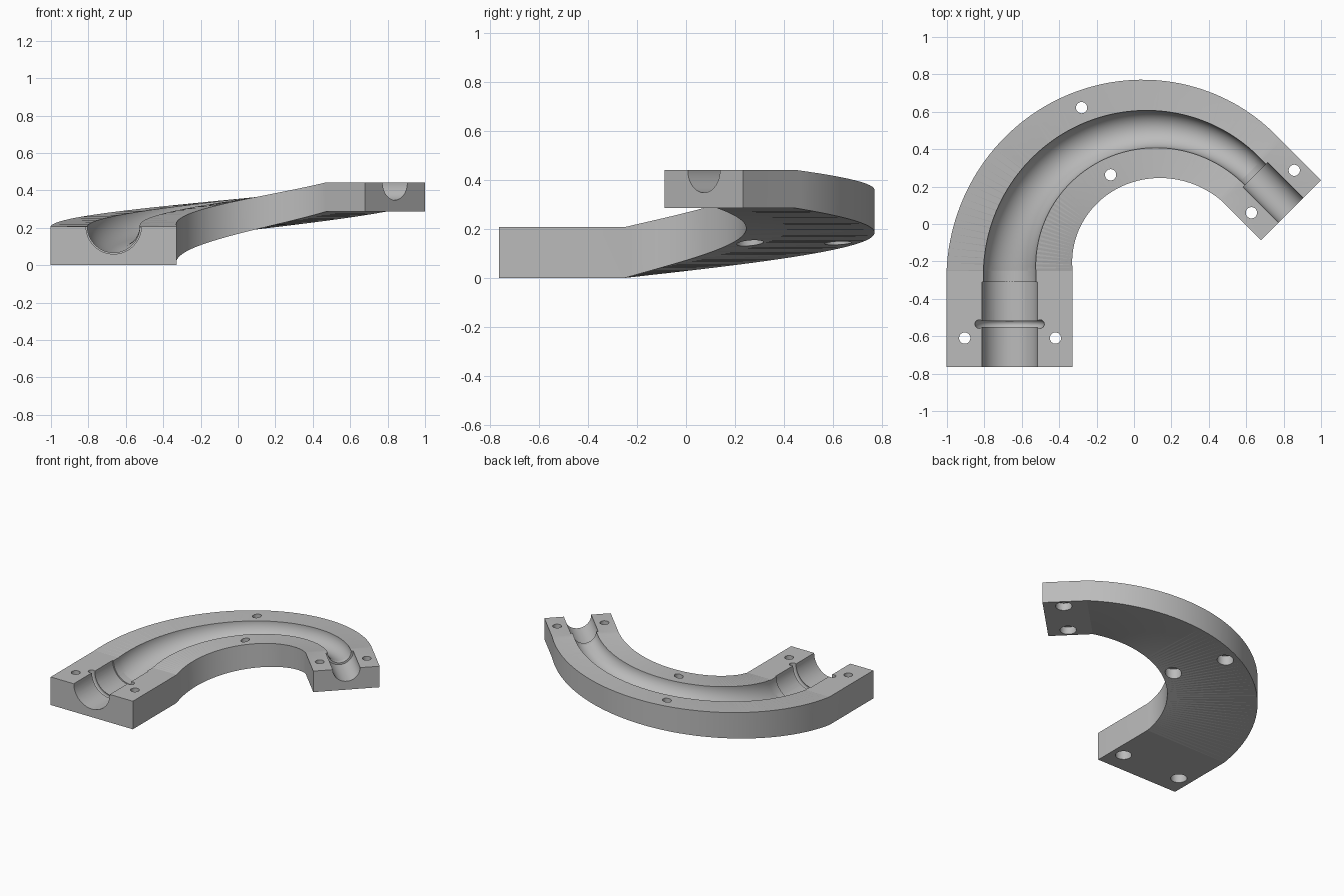
import bpy, bmesh, math
from mathutils import Vector, Matrix

if "Cube" in bpy.data.objects:
    bpy.data.objects.remove(bpy.data.objects["Cube"])

CX, CY, R = 0.092, -0.25, 0.757      # bend centre and centreline radius
BEND = math.radians(135)
L_IN, L_OUT = 0.515, 0.30            # straight lengths before and after the bend
S_ARC = R * BEND


def lerp(a, b, t):
    return a + (b - a) * t


def station(s):
    """Centre point, outward direction and blend factor at path length s."""
    t = min(max(s / S_ARC, 0), 1)
    a = t * BEND
    out = Vector((-math.cos(a), math.sin(a), 0))
    tan = Vector((math.sin(a), math.cos(a), 0))
    p = Vector((CX, CY, 0)) + out * R + tan * (s - t * S_ARC)
    return p, out, tan, t


def top_z(t):
    return lerp(0.208, 0.442, t)


def bottom_z(t):
    return lerp(0.0, 0.286, t)


def sweep(name, stations, section):
    """Loft a closed section along the path and cap both ends."""
    bm = bmesh.new()
    rings = []
    for s in stations:
        p, out, tan, t = station(s)
        rings.append([bm.verts.new(p + out * u + Vector((0, 0, z))) for u, z in section(t)])
    n = len(rings[0])
    for a, b in zip(rings, rings[1:]):
        for i in range(n):
            j = (i + 1) % n
            bm.faces.new((a[i], a[j], b[j], b[i]))
    bm.faces.new(rings[0])
    bm.faces.new(rings[-1])
    bmesh.ops.triangulate(bm, faces=[f for f in bm.faces if len(f.verts) == 4])
    return finish(name, bm)


def finish(name, bm):
    bmesh.ops.recalc_face_normals(bm, faces=bm.faces)
    me = bpy.data.meshes.new(name)
    bm.to_mesh(me)
    bm.free()
    ob = bpy.data.objects.new(name, me)
    bpy.context.collection.objects.link(ob)
    return ob


def rod(name, p, q, r):
    """Cylinder of radius r from p to q."""
    bm = bmesh.new()
    d = q - p
    m = Matrix.Translation((p + q) / 2) @ d.to_track_quat('Z', 'Y').to_matrix().to_4x4()
    bmesh.ops.create_cone(bm, cap_ends=True, segments=64, radius1=r, radius2=r,
                          depth=d.length, matrix=m)
    return finish(name, bm)


def block_section(t):
    h = lerp(0.337, 0.2265, t)
    return [(-h, bottom_z(t)), (h, bottom_z(t)), (h, top_z(t)), (-h, top_z(t))]


def pipe_section(t):
    r = lerp(0.14, 0.08, t)
    k = [2 * math.pi * (i + 0.5) / 64 for i in range(64)]
    return [(r * math.cos(a), top_z(t) + r * math.sin(a)) for a in k]


# curved, rising, tapering block
arc = [S_ARC * i / 64 for i in range(65)]
block = sweep("pipe_mould_half", [-L_IN] + arc + [S_ARC + L_OUT], block_section)

# tapered channel, then the wider sockets at each end
cutters = [sweep("channel_cutter", [-0.10] + arc + [S_ARC + 0.06], pipe_section)]


def at(s):
    p, out, tan, t = station(s)
    return p + Vector((0, 0, top_z(t)))


cutters.append(rod("inlet_socket_cutter", at(-0.7), at(-0.06), 0.148))
cutters.append(rod("outlet_socket_cutter", at(S_ARC + 0.032), at(S_ARC + 0.45), 0.0935))

# ring groove in the inlet socket
bpy.ops.mesh.primitive_torus_add(major_segments=96, minor_segments=56, major_radius=0.163,
                                 minor_radius=0.0225, location=at(-0.285),
                                 rotation=(math.pi / 2, 0, 0))
groove = bpy.context.object
groove.name = "ring_groove_cutter"
cutters.append(groove)

# bolt holes with wide recesses underneath
for x, y in ((-0.905, -0.61), (-0.42, -0.61), (-0.28, 0.622), (-0.125, 0.263),
             (0.857, 0.287), (0.628, 0.06)):
    a = math.atan2(y - CY, CX - x)
    t = 0 if y < CY else min(max(a / BEND, 0), 1)
    zb = bottom_z(t)
    depth = lerp(0.07, 0.055, t)
    cutters.append(rod("bolt_hole_cutter", Vector((x, y, -0.2)), Vector((x, y, 0.7)), 0.03))
    cutters.append(rod("bolt_recess_cutter", Vector((x, y, zb - 0.1)),
                       Vector((x, y, zb + depth)), 0.055))

for c in cutters:
    m = block.modifiers.new(c.name, 'BOOLEAN')
    m.operation, m.solver, m.object = 'DIFFERENCE', 'EXACT', c
    c.hide_render = True

# bake the cuts and remove the cutters
dg = bpy.context.evaluated_depsgraph_get()
mesh = bpy.data.meshes.new_from_object(block.evaluated_get(dg))
block.modifiers.clear()
block.data = mesh
for c in cutters:
    bpy.data.objects.remove(c)

grey = bpy.data.materials.new("plain grey")
grey.diffuse_color = (0.5, 0.5, 0.5, 1)
grey.use_nodes = True
grey.node_tree.nodes["Principled BSDF"].inputs["Base Color"].default_value = grey.diffuse_color
mesh.materials.clear()
mesh.materials.append(grey)
for p in mesh.polygons:
    p.material_index = 0

bpy.ops.object.select_all(action='DESELECT')
block.select_set(True)
bpy.context.view_layer.objects.active = block
bpy.ops.object.shade_smooth_by_angle(angle=math.radians(7))
